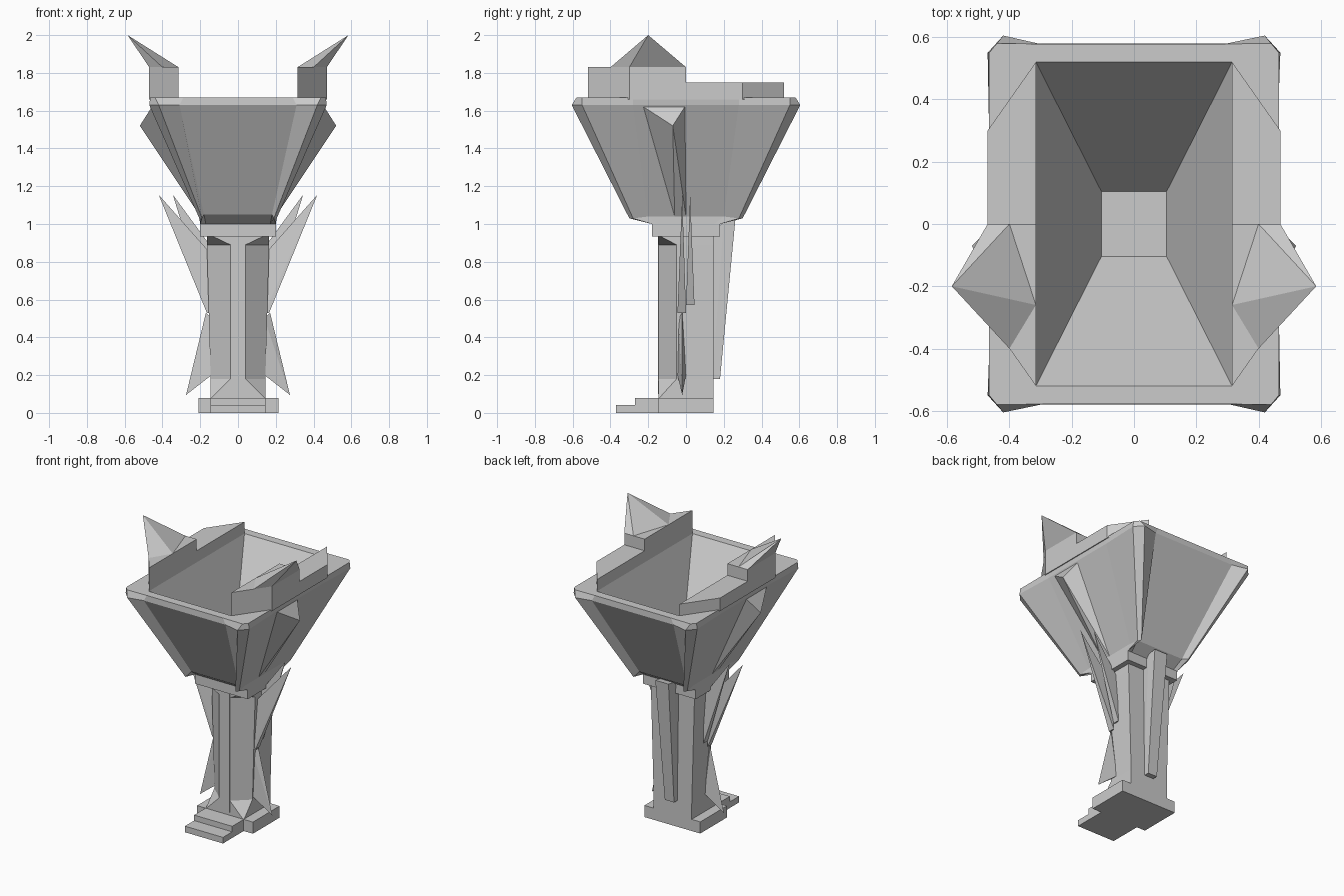
import bpy, bmesh

if "Cube" in bpy.data.objects:
    bpy.data.objects.remove(bpy.data.objects["Cube"])

stone = bpy.data.materials.new("grey_stone")
stone.diffuse_color = (0.6, 0.6, 0.6, 1)
stone.use_nodes = True
stone.node_tree.nodes["Principled BSDF"].inputs["Base Color"].default_value = stone.diffuse_color


def finish(name, bm):
    bmesh.ops.remove_doubles(bm, verts=bm.verts, dist=0.0005)
    bmesh.ops.recalc_face_normals(bm, faces=bm.faces)
    me = bpy.data.meshes.new(name)
    bm.to_mesh(me)
    bm.free()
    me.materials.append(stone)
    ob = bpy.data.objects.new(name, me)
    bpy.context.collection.objects.link(ob)
    return ob


def hull(name, pts):
    """Convex solid around a few corner points."""
    bm = bmesh.new()
    vs = [bm.verts.new(p) for p in pts]
    res = bmesh.ops.convex_hull(bm, input=vs)
    spare = [v for v in bm.verts if not v.link_faces]
    bmesh.ops.delete(bm, geom=spare, context='VERTS')
    bmesh.ops.dissolve_limit(bm, angle_limit=0.01, verts=bm.verts, edges=bm.edges)
    return finish(name, bm)


def box(name, x0, x1, y0, y1, z0, z1):
    return hull(name, [(x, y, z) for x in (x0, x1) for y in (y0, y1) for z in (z0, z1)])


def prism(plan, z0, z1):
    return [(x, y, z) for x, y in plan for z in (z0, z1)]


def both_sides(name, pts):
    for side, s in (("right", 1), ("left", -1)):
        hull(f"{name}_{side}", [(s * x, y, z) for x, y, z in pts])


def loft(name, rings):
    """Join equal rings, closing both ends."""
    bm = bmesh.new()
    loops = [[bm.verts.new(p) for p in r] for r in rings]
    n = len(loops[0])
    for a, b in zip(loops, loops[1:]):
        for i in range(n):
            bm.faces.new((a[i], a[(i + 1) % n], b[(i + 1) % n], b[i]))
    bm.faces.new(loops[0])
    bm.faces.new(loops[-1])
    return finish(name, bm)


def ring(quarter):
    """Mirror a quarter outline into a full ring."""
    half = quarter + [(-x, y, z) for x, y, z in reversed(quarter)]
    return half + [(-x, -y, z) for x, y, z in half]


# Basin with ribbed corners and a sunken pyramid-shaped inside
loft("basin", [
    ring([(.2, .15, 1.0), (.2, .18, 1.0), (.2, .18, 1.0), (.17, .18, 1.0)]),
    ring([(.2, .2, 1.04), (.205, .28, 1.03), (.19, .3, 1.03), (.18, .25, 1.05)]),
    ring([(.46, .28, 1.63), (.47, .55, 1.63), (.42, .605, 1.63), (.31, .58, 1.63)]),
    ring([(.465, .28, 1.67), (.465, .55, 1.67), (.44, .58, 1.67), (.29, .578, 1.67)]),
    ring([(.315, .28, 1.67), (.315, .52, 1.67), (.315, .52, 1.67), (.29, .52, 1.67)]),
    ring([(.105, .06, 1.07), (.105, .105, 1.07), (.105, .105, 1.07), (.09, .105, 1.07)]),
])

# Raised side walls, higher at the front, with horns
both_sides("front_wall", prism([(.315, -.52), (.47, -.3), (.47, 0), (.315, 0)], 1.66, 1.83))
both_sides("rear_wall", prism([(.315, .52), (.47, .3), (.47, 0), (.315, 0)], 1.66, 1.75))
both_sides("horn", [(.315, -.26, 1.83), (.4, 0, 1.83), (.47, 0, 1.83),
                    (.47, -.3, 1.83), (.4, -.4, 1.83), (.585, -.2, 2.0)])

# Wedge on each flank of the basin
both_sides("flank_wedge", [(.45, -.24, 1.63), (.45, 0, 1.63), (.52, -.07, 1.52),
                           (.2, -.06, 1.04), (.2, 0, 1.04), (.35, -.1, 1.5)])

# Collar and column, square at the ends with chamfered front corners
box("collar", -.2, .2, -.18, .18, .935, 1.002)


def section(k, z):
    # k = 0 for the chamfered section, 1 for the full square
    cx, cy = .04 + .105 * k, -.05 - .095 * k
    return [(-cx, -.145, z), (cx, -.145, z), (.145 + .02 * (z > .5), cy, z),
            (.145 + .02 * (z > .5), .145, z),
            (-.145 - .02 * (z > .5), .145, z), (-.145 - .02 * (z > .5), cy, z)]


loft("column", [section(1, .075), section(0, .18), section(0, .89), section(1, .94)])
box("column_front_strip", -.04, .04, -.147, -.1, .1, .94)

# Tapered rib down the back
hull("back_rib", [(sx * w, y, z) for sx in (-1, 1) for w, y, z in
                  ((.035, .14, .18), (.035, .18, .18), (.045, .14, .94),
                   (.05, .262, 1.03), (.05, .2, 1.02))])

# Blades along the column sides
both_sides("upper_outer_blade", [(.14, -.045, .53), (.165, -.045, .53), (.165, 0, .53),
                                 (.15, -.02, .85), (.42, -.02, 1.155)])
both_sides("upper_inner_blade", [(.14, 0, .57), (.165, .045, .57), (.165, 0, .57),
                                 (.15, .02, .89), (.345, .022, 1.155)])
both_sides("lower_blade", [(.14, -.045, .2), (.14, 0, .2), (.17, -.02, .53),
                           (.14, -.04, .5), (.275, -.02, .095)])

# Stepped foot
box("foot", -.21, .215, -.145, .145, 0, .08)
box("upper_step", -.145, .145, -.27, -.14, 0, .08)
box("lower_step", -.145, .145, -.37, -.26, 0, .042)
